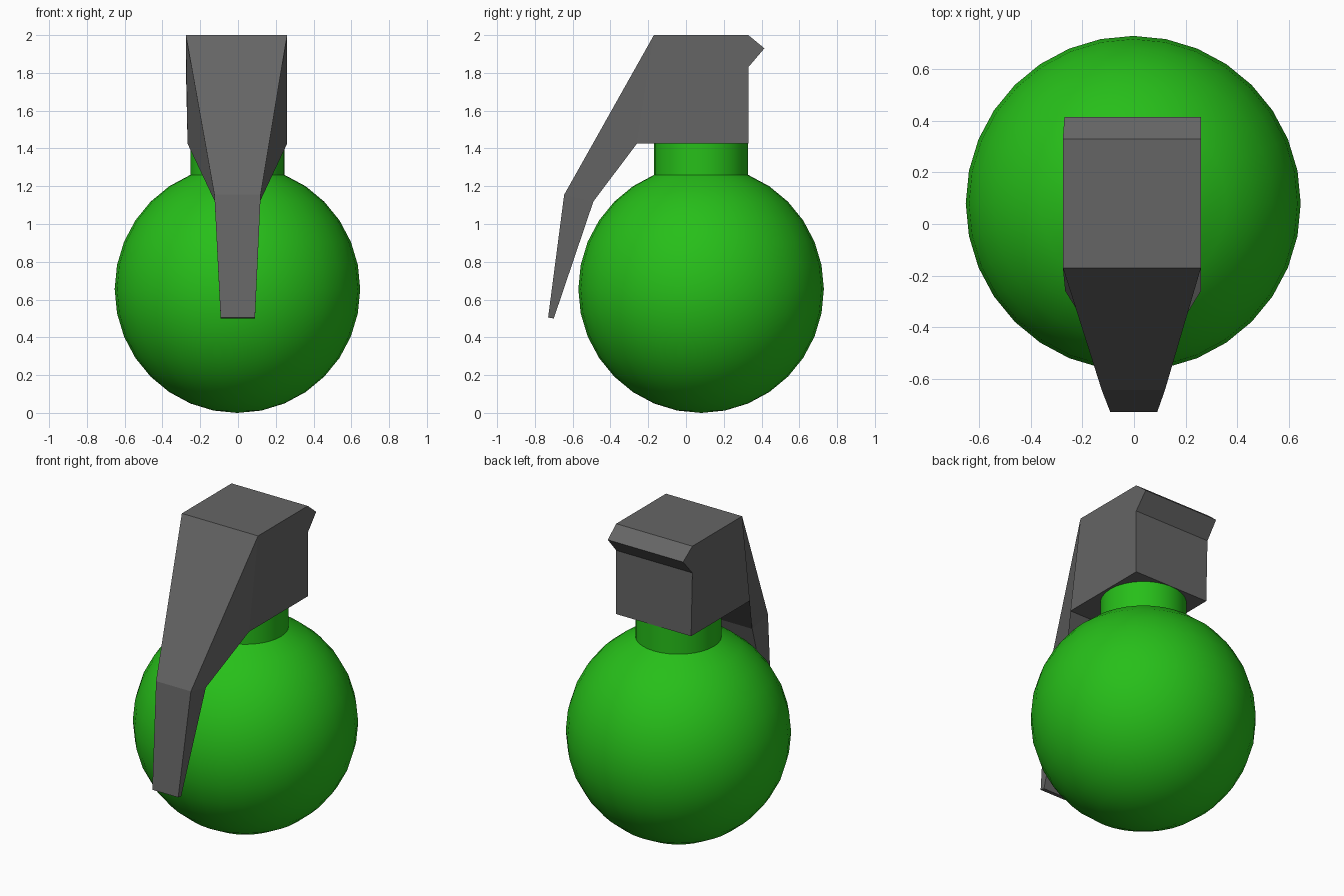
import bpy, bmesh
from mathutils import Matrix

if "Cube" in bpy.data.objects:
    bpy.data.objects.remove(bpy.data.objects["Cube"])


def add_object(name, bm, color):
    bmesh.ops.recalc_face_normals(bm, faces=bm.faces)
    mesh = bpy.data.meshes.new(name)
    bm.to_mesh(mesh)
    bm.free()
    obj = bpy.data.objects.new(name, mesh)
    bpy.context.collection.objects.link(obj)
    mat = bpy.data.materials.new(name + "_paint")
    mat.diffuse_color = color
    mat.use_nodes = True
    mat.node_tree.nodes["Principled BSDF"].inputs["Base Color"].default_value = mat.diffuse_color
    mesh.materials.append(mat)
    return obj


# Round body: sphere with its top cap opened and extruded into a neck
bm = bmesh.new()
bmesh.ops.create_uvsphere(bm, u_segments=32, v_segments=16, radius=0.65)
bmesh.ops.delete(bm, geom=[v for v in bm.verts if v.co.z > 0.61], context='VERTS')
rim = [e for e in bm.edges if e.is_boundary]
neck = bmesh.ops.extrude_edge_only(bm, edges=rim)["geom"]
for v in neck:
    if isinstance(v, bmesh.types.BMVert):
        v.co.z = 0.768
bmesh.ops.transform(bm, verts=bm.verts, matrix=Matrix.Translation((-0.003, 0.08, 0.655))
                    @ Matrix.Diagonal((1, 1, 1.008, 1)))
body = add_object("body", bm, (0.02, 0.52, 0.01, 1))
bpy.context.view_layer.objects.active = body
body.select_set(True)
bpy.ops.object.shade_smooth_by_angle(angle=0.6)

# Fuze head and safety lever: side profile as (y, z, left x, right x)
profile = [
    (-0.17, 2.0, -0.276, 0.26), (0.33, 2.0, -0.276, 0.26),
    (0.415, 1.93, -0.27, 0.26), (0.33, 1.83, -0.276, 0.26),
    (0.33, 1.425, -0.267, 0.26), (-0.26, 1.425, -0.267, 0.26),
    (-0.49, 1.12, -0.123, 0.117), (-0.70, 0.50, -0.092, 0.09),
    (-0.73, 0.505, -0.092, 0.09), (-0.645, 1.155, -0.125, 0.12),
]
bm = bmesh.new()
left = [bm.verts.new((l, y, z)) for y, z, l, r in profile]
right = [bm.verts.new((r, y, z)) for y, z, l, r in profile]
for i in range(len(profile)):
    j = (i + 1) % len(profile)
    bm.faces.new((left[i], left[j], right[j], right[i]))
# Side walls: spur, head block, tapering shoulder, lever tail
for side in (left, right):
    for patch in ((1, 2, 3), (0, 1, 3, 4, 5), (0, 5, 6, 9), (9, 6, 7, 8)):
        bm.faces.new([side[k] for k in patch])
add_object("head_and_lever", bm, (0.13, 0.13, 0.13, 1))
